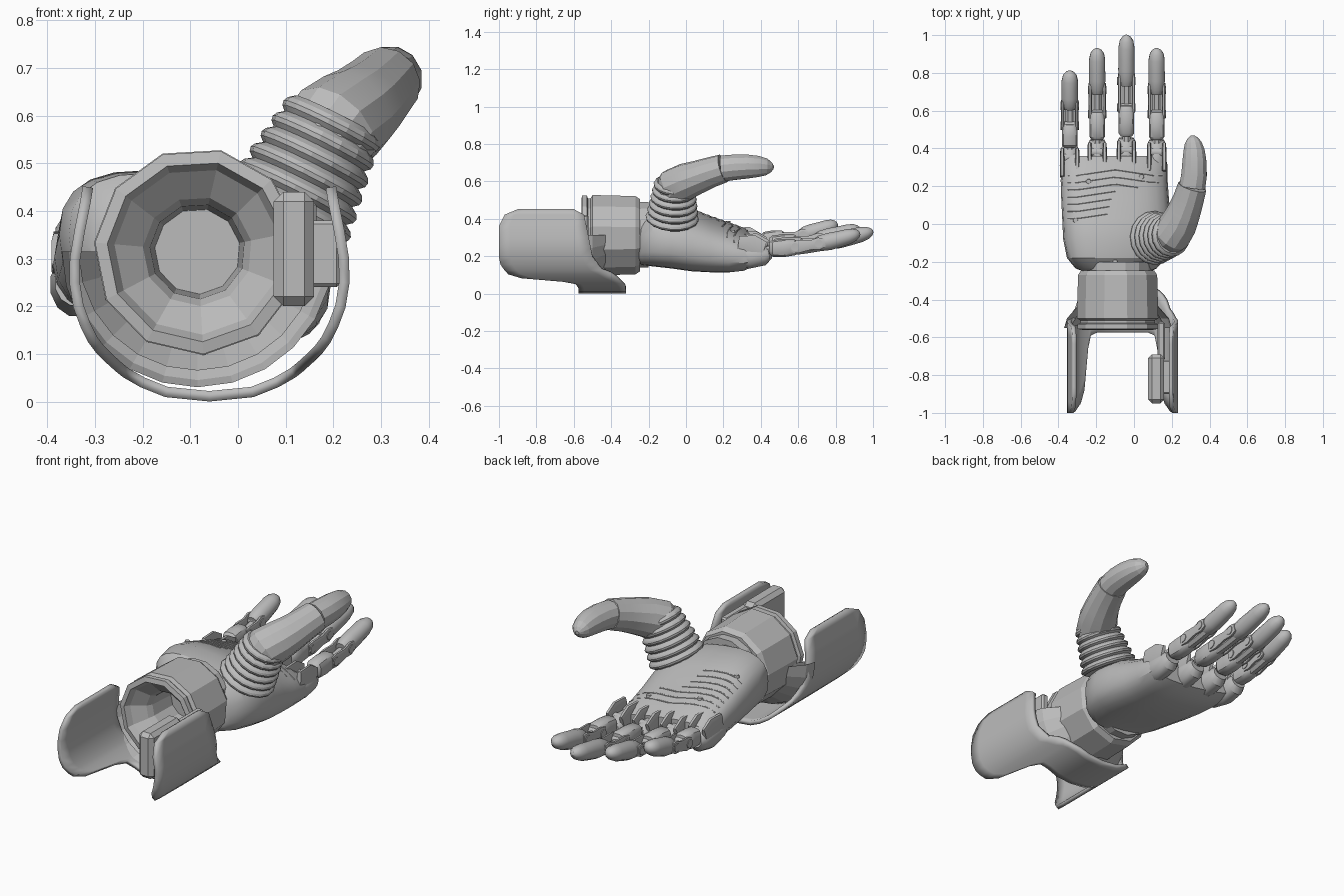
import bpy, bmesh, math
from mathutils import Vector
from mathutils.bvhtree import BVHTree

cube = bpy.data.objects.get("Cube")
if cube:
    bpy.data.objects.remove(cube, do_unlink=True)

GREY = (0.5, 0.5, 0.5, 1)
mat = bpy.data.materials.new("plain grey")
mat.use_nodes = True
mat.diffuse_color = GREY
mat.node_tree.nodes["Principled BSDF"].inputs["Base Color"].default_value = GREY


def finish(name, bm, smooth=None):
    bmesh.ops.recalc_face_normals(bm, faces=bm.faces)
    me = bpy.data.meshes.new(name)
    bm.to_mesh(me)
    bm.free()
    me.materials.append(mat)
    ob = bpy.data.objects.new(name, me)
    bpy.context.collection.objects.link(ob)
    if smooth:
        bpy.ops.object.select_all(action='DESELECT')
        ob.select_set(True)
        bpy.context.view_layer.objects.active = ob
        bpy.ops.object.shade_smooth_by_angle(angle=math.radians(smooth))
    return ob


def skin(bm, rings, close=True, caps=True):
    rows = [[bm.verts.new(p) for p in r] for r in rings]
    n = len(rows[0])
    for a, b in zip(rows, rows[1:]):
        for i in range(n if close else n - 1):
            j = (i + 1) % n
            bm.faces.new((a[i], a[j], b[j], b[i]))
    if caps:
        bm.faces.new(rows[0][::-1])
        bm.faces.new(rows[-1])


def tube(name, stations, n=12, power=1.0, smooth=35):
    """Loft of (point, half width, half height) along a path."""
    pts = [Vector(s[0]) for s in stations]
    rings, side = [], None
    for k, (_, rw, rh) in enumerate(stations):
        t = (pts[min(k + 1, len(pts) - 1)] - pts[max(k - 1, 0)]).normalized()
        side = t.cross(Vector((0, 0, 1))) if side is None else side - t * side.dot(t)
        side.normalize()
        up = side.cross(t)
        ring = []
        for i in range(n):
            a = math.tau * (i + 0.5) / n
            c, s = math.cos(a), math.sin(a)
            ring.append(pts[k] + side * rw * math.copysign(abs(c) ** power, c)
                        + up * rh * math.copysign(abs(s) ** power, s))
        rings.append(ring)
    bm = bmesh.new()
    skin(bm, rings)
    return finish(name, bm, smooth)


def box(name, lo, hi, bevel):
    bm = bmesh.new()
    bmesh.ops.create_cube(bm, size=1)
    for v in bm.verts:
        v.co = [(l + h) / 2 + c * (h - l) for l, h, c in zip(lo, hi, v.co)]
    bmesh.ops.bevel(bm, geom=bm.edges[:], offset=bevel, segments=1, affect='EDGES')
    return finish(name, bm)


def lerp(table, x):
    for (a, va), (b, vb) in zip(table, table[1:]):
        if x <= b:
            return va + (vb - va) * max(0, (x - a) / (b - a))
    return table[-1][1]


# Forearm shell: U section whose length varies with height
BACK = [(.04, -.575), (.06, -.59), (.072, -.66), (.09, -.88), (.11, -.95), (.15, -.99), (.2, -1), (.37, -1),
        (.42, -.97), (.45, -.9)]
FRONT = [(.035, -.32), (.08, -.36), (.105, -.39), (.13, -.45), (.2, -.5), (.3, -.52), (.42, -.545), (.45, -.6)]
half = [(-.06, .011), (.03, .02), (.08, .04), (.115, .06), (.13, .072), (.15, .09), (.17, .11), (.185, .13),
        (.2, .16), (.215, .2), (.223, .25), (.222, .3), (.212, .36), (.2, .42), (.195, .45)]
section = [(-.12 - x, z) for x, z in half[:0:-1]] + half
bm = bmesh.new()
rows = []
for i in range(9):
    rows.append([(x, lerp(BACK, z) + (lerp(FRONT, z) - lerp(BACK, z)) * i / 8, z) for x, z in section])
skin(bm, rows, close=False, caps=False)
shell = finish("forearm_shell", bm, 30)
mod = shell.modifiers.new("thickness", 'SOLIDIFY')
mod.thickness = 0.022
mod.offset = 0

# Wrist socket: faceted hollow ring
WX, WZ = -.085, .315


def ring(r, y, n, start=0.0, sweep=math.tau):
    return [(WX + r * math.cos(start + sweep * i / n), y, WZ + r * math.sin(start + sweep * i / n))
            for i in range(n)]


profile = [(.195, -.245), (.212, -.27), (.218, -.5), (.2, -.51), (.2, -.525), (.216, -.53),
           (.216, -.555), (.19, -.56), (.175, -.53), (.115, -.48), (.1, -.45), (.09, -.31)]
bm = bmesh.new()
skin(bm, [ring(r, y, 11, .2) for r, y in profile])
finish("wrist_socket", bm)
bm = bmesh.new()
skin(bm, [ring(r, y, 13, math.pi, math.pi * 13 / 12) for r, y in
          [(.285, -.55), (.27, -.5), (.2, -.42), (.19, -.44), (.25, -.54)]], close=False, caps=False)
finish("socket_floor", bm)
bm = bmesh.new()
skin(bm, [ring(r, y, 14) for r, y in [(.18, -.28), (.18, -.2)]])
finish("wrist_joint", bm)

# Tensioner block on the inner left side of the shell
box("tensioner_block", (.075, -.95, .2), (.16, -.69, .44), .02)
box("tensioner_arm", (.125, -.72, .24), (.165, -.52, .42), .008)
box("tensioner_mount", (.15, -.9, .24), (.215, -.72, .38), .008)

# Palm: loft of rounded sections (y, left x, right x, low z, high z), tilted to the little finger
palm_rows = [(-.25, -.27, .09, .17, .41), (-.235, -.31, .12, .16, .43), (-.18, -.355, .17, .155, .47),
             (-.08, -.375, .195, .145, .475), (.03, -.38, .195, .13, .445), (.13, -.385, .185, .125, .405),
             (.23, -.388, .178, .125, .37), (.31, -.385, .178, .135, .34), (.36, -.37, .165, .16, .3)]
n = 24
rings = []
for y, x0, x1, z0, z1 in palm_rows:
    r = []
    for i in range(n):
        c, s = math.cos(math.tau * i / n), math.sin(math.tau * i / n)
        x = (x1 - x0) / 2 * math.copysign(abs(c) ** .75, c)
        z = (z1 - z0) / 2 * math.copysign(abs(s) ** .8, s)
        r.append(((x0 + x1) / 2 + x, y, (z0 + z1) / 2 + z - .14 * x))
    rings.append(r)
bm = bmesh.new()
skin(bm, rings)
tree = BVHTree.FromBMesh(bm)
finish("palm", bm, 30)


def palm_height(x, y):
    hit = tree.ray_cast(Vector((x, y, 2)), Vector((0, 0, -1)))[0]
    return hit.z if hit else .3


# Raised grip lines and screws on the palm
for k in range(7):
    y0, end = .03 + .038 * k, (-.14, -.13, -.12, -.1, .02, .13, .15)[k]
    line = []
    for i in range(11):
        x = -.35 + (end + .35) * i / 10
        y = y0 + .03 * max(0, 1 - abs(x + .1) / .2)
        line.append(((x, y, palm_height(x, y)), .004, .003))
    tube("grip_line", line, n=6)
for x, y in ((-.24, .225), (.04, .25), (-.31, .02), (-.1, -.2)):
    bm = bmesh.new()
    bmesh.ops.create_cone(bm, cap_ends=True, segments=12, radius1=.014, radius2=.012, depth=.014)
    bmesh.ops.translate(bm, verts=bm.verts, vec=(x, y, palm_height(x, y)))
    finish("palm_screw", bm)


def pin(name, x, y, z, r, w):
    tube(name, [((x - w, y, z), r, r), ((x + w, y, z), r, r)], n=12)


# Fingers: knuckle, hinged proximal link, side rails and curved tip
fingers = [("little", -.34, .35, .81, .285, .375), ("ring", -.195, .38, .93, .265, .35),
           ("middle", -.04, .39, 1.0, .25, .335), ("index", .12, .38, .93, .24, .325)]
for name, x, y0, tip, z, ztip in fingers:
    L = tip - y0

    def at(f, dz=0.0):
        return (x, y0 + L * f, z + (ztip - z) * max(0, f) ** 2.2 + dz)

    tube(name + "_knuckle", [((x, y0 - .14, z - .035), .045, .05), ((x, y0 - .04, z - .04), .055, .068),
                             ((x, y0 + .04, z - .035), .052, .055), ((x, y0 + .065, z - .03), .04, .03)])
    for s in (-1, 1):
        cx = x + s * .04
        tube(name + "_knuckle_cheek", [((cx, y0 - .1, z + .03), .012, .04), ((cx, y0 - .02, z + .02), .012, .055),
                                       ((cx, y0 + .04, z), .01, .04)], n=8, power=.6)
        tube(name + "_side_rail", [(Vector(at(f)) + Vector((s * .037, 0, 0)), .009, h) for f, h in
                                   ((.33, .03), (.4, .035), (.52, .026), (.6, .034), (.66, .024))], n=8, power=.6)
    pin(name + "_knuckle_pin", x, y0, z, .025, .05)
    tube(name + "_hinge_link", [(at(f, -.01), .024, .022) for f in (-.1, .06, .2)], n=8)
    tube(name + "_proximal_link", [(at(f), w, h) for f, w, h in
                                   ((.12, .03, .032), (.15, .042, .045), (.25, .042, .05), (.36, .042, .045), (.39, .034, .034))],
         power=.7)
    tube(name + "_middle_link", [(at(f, -.018), .028, .026) for f in (.36, .48, .62)], n=8)
    for f in (.37, .6):
        p = at(f)
        pin(name + "_joint_pin", p[0], p[1], p[2], .022, .049)
    tube(name + "_fingertip", [(at(f), w, h) for f, w, h in
                               ((.56, .03, .03), (.61, .042, .043), (.7, .045, .048), (.8, .044, .045),
                                (.89, .044, .042), (.95, .037, .034), (.985, .023, .021), (1, .008, .008))])

# Thumb: stacked bellows ribs, then a lower segment and a fingertip
base, top = Vector((.1, -.075, .39)), Vector((.205, -.06, .6))
ribs = []
for i in range(25):
    f = i / 24
    r = (.142 - .036 * f) * (.9, 1.0, 1.03, 1.0)[i % 4]
    ribs.append((base.lerp(top, f), r, r))
tube("thumb_bellows", ribs, n=16, smooth=20)
lower = [(.17, -.075, .53, .1), (.2, -.055, .575, .104), (.235, 0, .6, .099), (.262, .06, .622, .09),
         (.288, .13, .648, .082), (.309, .2, .67, .077)]
tube("thumb_lower", [((x, y, z), r, r) for x, y, z, r in lower], n=12, smooth=15)
tip = [(.308, .195, .669, .072), (.318, .26, .676, .07), (.32, .33, .68, .066), (.318, .39, .68, .058),
       (.313, .43, .678, .046), (.31, .455, .676, .028), (.308, .468, .675, .01)]
tube("thumb_tip", [((x, y, z), r, r) for x, y, z, r in tip], n=12, smooth=15)
